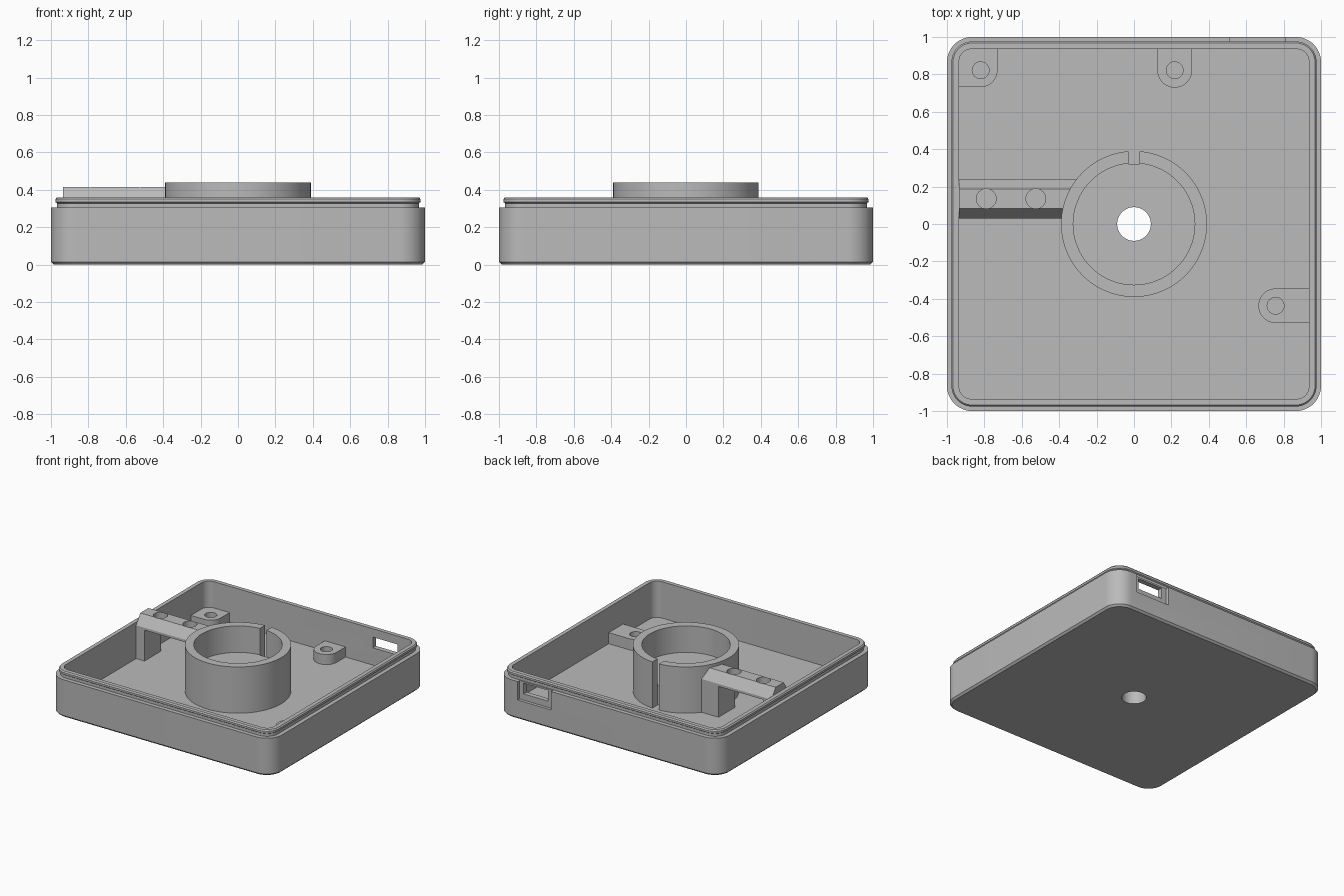
import bpy, bmesh, math

if "Cube" in bpy.data.objects:
    bpy.data.objects.remove(bpy.data.objects["Cube"])

grey = bpy.data.materials.new("plain_grey")
grey.diffuse_color = (0.5, 0.495, 0.495, 1)
grey.use_nodes = True
grey.node_tree.nodes["Principled BSDF"].inputs["Base Color"].default_value = grey.diffuse_color


def finish(name, bm):
    bmesh.ops.recalc_face_normals(bm, faces=bm.faces)
    me = bpy.data.meshes.new(name)
    bm.to_mesh(me)
    bm.free()
    me.materials.append(grey)
    ob = bpy.data.objects.new(name, me)
    bpy.context.collection.objects.link(ob)
    return ob


def loft(name, loops):
    """Closed solid through a stack of matching point loops."""
    bm = bmesh.new()
    rows = [[bm.verts.new(p) for p in loop] for loop in loops]
    n = len(rows[0])
    for a, b in zip(rows, rows[1:]):
        for i in range(n):
            j = (i + 1) % n
            bm.faces.new((a[i], a[j], b[j], b[i]))
    bm.faces.new(rows[0])
    bm.faces.new(rows[-1])
    return finish(name, bm)


def arc(cx, cy, r, a0, a1, n=12):
    return [(cx + r * math.cos(math.radians(a0 + (a1 - a0) * i / n)),
             cy + r * math.sin(math.radians(a0 + (a1 - a0) * i / n))) for i in range(n + 1)]


def prism(name, pts, z0, z1):
    return loft(name, [[(x, y, z) for x, y in pts] for z in (z0, z1)])


def cylinder(name, x, y, r, z0, z1, n=64):
    return prism(name, arc(x, y, r, 0, 360, n)[:-1], z0, z1)


def box(name, x0, x1, y0, y1, z0, z1):
    return prism(name, [(x0, y0), (x1, y0), (x1, y1), (x0, y1)], z0, z1)


def rounded_square(half, r, z):
    c = half - r
    pts = []
    for k, (sx, sy) in enumerate([(1, 1), (-1, 1), (-1, -1), (1, -1)]):
        pts += arc(sx * c, sy * c, r, 90 * k, 90 * k + 90)
    return [(x, y, z) for x, y in pts]


def boolean(ob, cutter, op='DIFFERENCE'):
    """Apply a boolean at once and drop the cutter."""
    mod = ob.modifiers.new("cut", 'BOOLEAN')
    mod.operation, mod.object, mod.solver = op, cutter, 'EXACT'
    bpy.context.view_layer.update()
    dg = bpy.context.evaluated_depsgraph_get()
    me = bpy.data.meshes.new_from_object(ob.evaluated_get(dg))
    ob.modifiers.clear()
    ob.data = me
    bpy.data.objects.remove(cutter)


# Case: chamfered base, stepped lip with a snap bead, hollow inside
section = [(0.985, 0.12, 0), (1, 0.135, 0.015), (1, 0.135, 0.305), (0.967, 0.102, 0.305),
           (0.967, 0.102, 0.328), (0.976, 0.111, 0.334), (0.976, 0.111, 0.35),
           (0.968, 0.103, 0.36), (0.935, 0.065, 0.36), (0.935, 0.065, 0.065)]
case = loft("case", [rounded_square(*s) for s in section])
boolean(case, cylinder("hole_cut", 0, 0, 0.09, -0.1, 0.2))
# Port in the back wall: shallow outer recess and a through window
boolean(case, box("recess_cut", 0.51, 0.81, 0.975, 1.1, 0.155, 0.32))
boolean(case, box("window_cut", 0.555, 0.775, 0.9, 1.05, 0.205, 0.292))

# Central round socket with raised inner floor, bore and wire slot
socket = cylinder("round_socket", 0, 0, 0.39, 0.03, 0.44, 96)
boolean(socket, cylinder("bore_cut", 0, 0, 0.325, 0.225, 0.6, 96))
boolean(socket, cylinder("hole_cut", 0, 0, 0.09, -0.1, 0.6))
boolean(socket, box("slot_cut", -0.03, 0.03, 0.32, 0.45, 0.065, 0.6))

# Bridge from the left wall to the socket: bevelled bar on two legs
profile = [(0.03, 0.03), (0.03, 0.335), (0.083, 0.415), (0.187, 0.415), (0.24, 0.335), (0.24, 0.03)]
bridge = loft("bridge", [[(x, y, z) for y, z in profile] for x in (-0.935, -0.25)])
boolean(bridge, box("gap_cut", -0.86, -0.46, -0.1, 0.4, -0.1, 0.315))
boolean(bridge, cylinder("socket_cut", 0, 0, 0.37, -0.1, 0.6, 96))
for x in (-0.79, -0.525):
    boolean(bridge, cylinder("screw_cut", x, 0.135, 0.053, 0.2, 0.6, 32))


# Screw posts joined to the walls
def post(name, cx, cy, r, a0, a1, wall_points, top):
    ob = prism(name, arc(cx, cy, r, a0, a1, 20) + wall_points, 0.04, top)
    boolean(ob, cylinder("screw_cut", cx, cy, 0.045, -0.1, 0.5, 32))
    return ob


posts = [
    post("corner_post", -0.82, 0.822, 0.09, -90, 0, [(-0.73, 0.95), (-0.95, 0.95), (-0.95, 0.732)], 0.147),
    post("back_post", 0.2175, 0.822, 0.093, 180, 360, [(0.3105, 0.95), (0.1245, 0.95)], 0.147),
    post("right_post", 0.757, -0.437, 0.092, 90, 270, [(0.95, -0.529), (0.95, -0.345)], 0.155),
]

# Smooth the round walls, keep the edges crisp
bpy.ops.object.select_all(action='DESELECT')
for ob in [case, socket, bridge] + posts:
    ob.select_set(True)
    bpy.context.view_layer.objects.active = ob
bpy.ops.object.shade_smooth_by_angle(angle=math.radians(25))
